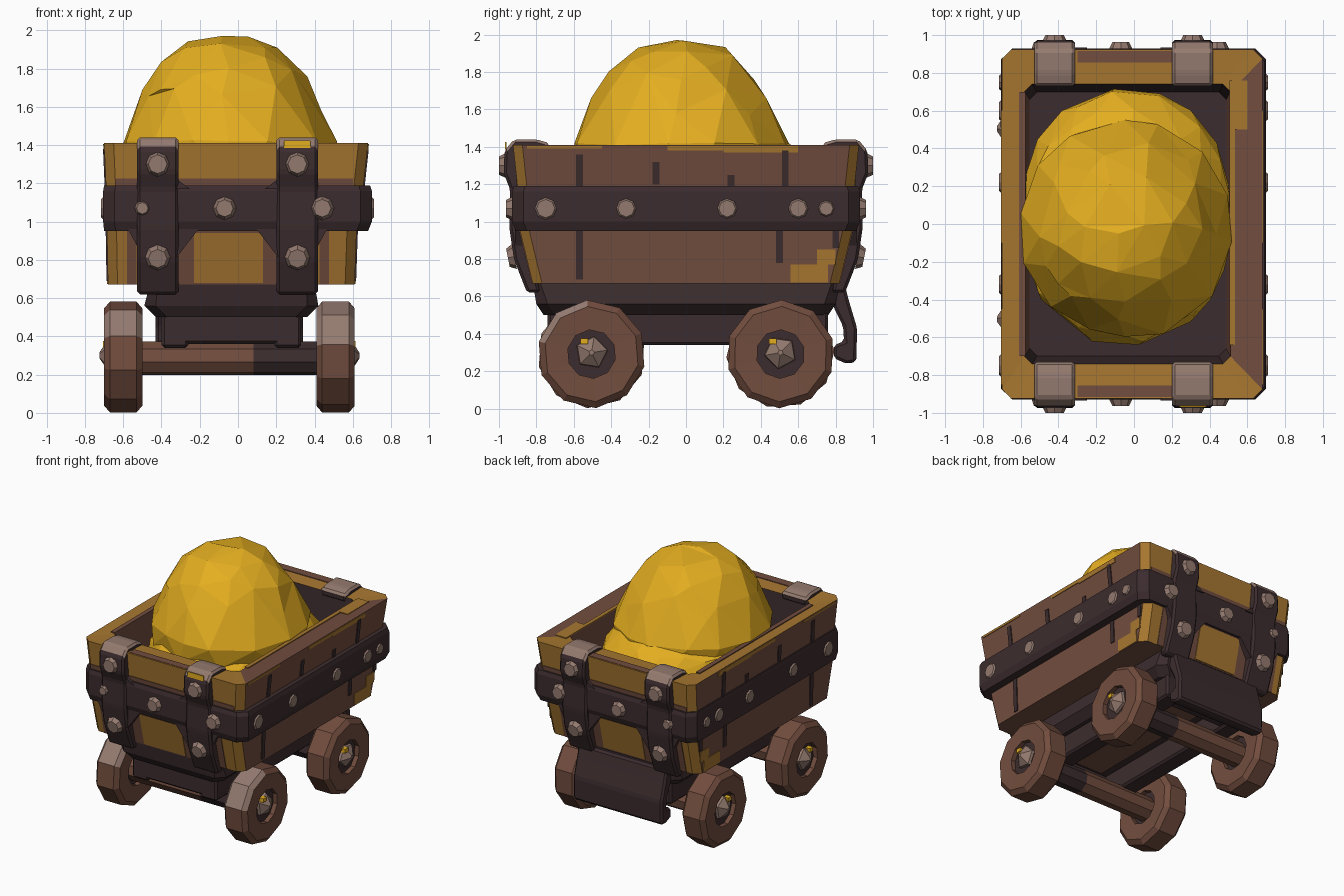
import bpy, bmesh, math, random
from mathutils import Vector, Matrix

random.seed(4)
if "Cube" in bpy.data.objects:
    bpy.data.objects.remove(bpy.data.objects["Cube"])


def material(name, r, g, b):
    lin = [(c / 255 / 12.92) if c < 11 else ((c / 255 + 0.055) / 1.055) ** 2.4 for c in (r, g, b)]
    m = bpy.data.materials.new(name)
    m.use_nodes = True
    m.diffuse_color = (*lin, 1)
    bsdf = m.node_tree.nodes["Principled BSDF"]
    bsdf.inputs["Base Color"].default_value = (*lin, 1)
    bsdf.inputs["Roughness"].default_value = 0.8
    return m


GOLD = material("gold", 228, 174, 32)
WOOD = material("brown wood", 114, 77, 62)
WORN = material("worn ochre wood", 167, 119, 48)
IRON = material("dark iron", 60, 44, 46)
STUD = material("pale stud metal", 148, 122, 111)


def finish(name, bm, mats, rule=None, bevel=0):
    """Turn a bmesh into an object; rule(face) picks the material slot."""
    bmesh.ops.recalc_face_normals(bm, faces=bm.faces[:])
    if bevel:
        bmesh.ops.bevel(bm, geom=bm.edges[:], offset=bevel, segments=1, affect='EDGES')
    bm.normal_update()
    if rule:
        for f in bm.faces:
            f.material_index = rule(f)
    me = bpy.data.meshes.new(name)
    bm.to_mesh(me)
    bm.free()
    for m in mats:
        me.materials.append(m)
    ob = bpy.data.objects.new(name, me)
    bpy.context.collection.objects.link(ob)
    return ob


def skin(bm, rings, closed=False):
    """Bridge equal-length rings of points; cap the ends unless closed."""
    vs = [[bm.verts.new(p) for p in r] for r in rings]
    n = len(vs[0])
    pairs = list(zip(vs, vs[1:])) + ([(vs[-1], vs[0])] if closed else [])
    for a, b in pairs:
        for i in range(n):
            bm.faces.new((a[i], a[(i + 1) % n], b[(i + 1) % n], b[i]))
    if not closed:
        bm.faces.new(vs[0])
        bm.faces.new(vs[-1])


def loft(name, levels, mats, rule=None):
    """Stack of chamfered rectangles: (z, x0, x1, half_y, chamfer)."""
    rings = []
    for z, a, b, h, c in levels:
        rings.append([(a + c, -h, z), (b - c, -h, z), (b, c - h, z), (b, h - c, z),
                      (b - c, h, z), (a + c, h, z), (a, h - c, z), (a, c - h, z)])
    bm = bmesh.new()
    skin(bm, rings)
    return finish(name, bm, mats, rule)


def prism(name, pts, axis, a, b, mats, rule=None, bevel=0):
    """Extrude a (y,z) outline along x, or an (x,z) outline along y."""
    bm = bmesh.new()
    skin(bm, [[(t, p, z) if axis == 'x' else (p, t, z) for p, z in pts] for t in (a, b)])
    return finish(name, bm, mats, rule, bevel)


def box(name, x0, x1, y0, y1, z0, z1, mat, bevel=0.0):
    return prism(name, [(y0, z0), (y1, z0), (y1, z1), (y0, z1)], 'x', x0, x1, [mat], bevel=bevel)


# Tub: outside levels going up, then the inside going down to the floor
OUTER = [(0.67, -0.68, 0.61, 0.82, 0.05), (0.96, -0.685, 0.62, 0.89, 0.05),
         (1.18, -0.69, 0.655, 0.90, 0.05), (1.41, -0.70, 0.68, 0.925, 0.05)]
INNER = [(1.40, -0.58, 0.51, 0.74, 0.04), (0.75, -0.54, 0.48, 0.68, 0.04)]


def tub_paint(f):
    c, n = f.calc_center_median(), f.normal
    if n.z > 0.7 and c.z > 1.2:
        return 1 if abs(c.y) > 0.6 or c.x < 0 else 0
    if abs(n.y) > 0.4 and abs(n.z) < 0.7:
        return 1 if n.y * c.y > 0 else 2
    return 0


loft("tub", OUTER + INNER, [WOOD, WORN, IRON], tub_paint)
loft("iron_band", [(0.95, -0.70, 0.68, 0.91, 0.06), (1.0, -0.705, 0.70, 0.93, 0.06),
                   (1.16, -0.705, 0.70, 0.93, 0.06), (1.19, -0.70, 0.69, 0.92, 0.06),
                   (1.19, -0.66, 0.64, 0.88, 0.04), (0.95, -0.66, 0.60, 0.87, 0.04)], [IRON])

# Scuffed strips along the rim
box("right_rim_worn_edge", 0.505, 0.535, -0.64, 0.5, 1.401, 1.409, WORN)
box("right_rim_worn_corner", 0.505, 0.60, 0.5, 0.76, 1.402, 1.41, WORN)
box("left_rim_bare_edge", -0.61, -0.575, -0.7, 0.7, 1.401, 1.41, WOOD)
for s in (-1, 1):
    box("end_rim_bare_edge", -0.3, 0.2, s * 0.885 - 0.03, s * 0.885 + 0.03, 1.404, 1.412, WOOD)


def wall(z, k):
    """Tub surface position at height z for column k of OUTER."""
    for p, q in zip(OUTER, OUTER[1:]):
        if z <= q[0]:
            t = (z - p[0]) / (q[0] - p[0])
            return p[k] + (q[k] - p[k]) * t
    return OUTER[-1][k]


def plate(name, side, s, a, b, z0, z1, mat, lift=0.005):
    """Thin painted plate lying on a side wall or an end wall."""
    k = 3 if side == 'end' else (2 if s > 0 else 1)
    flip = s if side == 'end' else 1
    w0, w1 = flip * wall(z0, k), flip * wall(z1, k)
    pts = [(w0 - s * 0.003, z0), (w0 + s * lift, z0), (w1 + s * lift, z1), (w1 - s * 0.003, z1)]
    prism(name, pts, 'x' if side == 'end' else 'y', a, b, [mat])


for s in (-1, 1):
    # Worn patches and cracks on the long sides
    for y0, y1, h in ((-0.85, -0.45, 0.02), (-0.1, 0.2, 0.03), (0.2, 0.6, 0.04)):
        plate("worn_rim_edge", 'side', s, y0, y1, 1.41 - h, 1.405, WORN)
    plate("worn_lower_corner", 'side', s, 0.56, 0.76, 0.675, 0.77, WORN)
    plate("worn_lower_corner_top", 'side', s, 0.70, 0.8, 0.77, 0.85, WORN)
    for y, z0, z1 in ((-0.57, 1.19, 1.36), (-0.16, 1.2, 1.32), (0.24, 1.19, 1.25), (0.53, 1.19, 1.38),
                      (-0.57, 0.69, 0.95), (0.50, 0.78, 0.95), (0.8, 0.86, 0.95)):
        plate("plank_crack", 'side', s, y - 0.018, y + 0.018, z0, z1, IRON, 0.007)
    # Brown borders and worn centre on the ends
    plate("end_plank_border", 'end', s, -0.64, 0.6, 1.18, 1.225, WOOD)
    plate("end_panel", 'end', s, -0.32, 0.21, 0.672, 0.955, WOOD, 0.004)
    plate("end_panel_worn_centre", 'end', s, -0.23, 0.13, 0.68, 0.94, WORN, 0.009)
    for x in (-0.555, 0.45):
        plate("end_corner_border", 'end', s, x - 0.025, x + 0.025, 0.672, 0.95, WOOD)


def stud(pos, d, r=0.06, h=0.035):
    bm = bmesh.new()
    rot = Vector(d).to_track_quat('Z', 'Y').to_matrix().to_4x4()
    bmesh.ops.create_cone(bm, cap_ends=True, segments=8, radius1=r, radius2=r * 0.72, depth=h,
                          matrix=Matrix.Translation(pos) @ rot)
    finish("stud", bm, [STUD])


# End straps with pale caps, gussets and studs
STRAP = [(0.73, 1.36), (0.73, 1.42), (0.80, 1.44), (0.92, 1.44), (0.97, 1.38), (0.975, 1.26),
         (0.94, 1.17), (0.945, 0.97), (0.92, 0.80), (0.85, 0.62), (0.78, 0.62),
         (0.82, 0.80), (0.86, 1.36)]
for s in (-1, 1):
    outline = [(s * y, z) for y, z in STRAP]
    for x in (-0.42, 0.31):
        prism("end_strap", outline, 'x', x - 0.108, x + 0.108, [IRON, STUD],
              lambda f: 1 if f.normal.z > 0.35 and f.calc_center_median().z > 1.38 else 0, 0.015)
        stud((x, s * 0.98, 1.30), (0, s, 0), 0.068, 0.04)
        stud((x, s * 0.935, 0.81), (0, s, -0.2), 0.068)
        m = 1 if x < 0 else -1
        for e, w, z in ((x + m * 0.09, 0.13, 0.8), (x - m * 0.09, -0.07, 0.84)):
            prism("gusset", [(e, 0.97), (e + m * w, 0.97), (e, z)], 'y', s * 0.82, s * 0.915, [IRON])
        prism("upper_gusset", [(x + m * 0.09, 1.17), (x + m * 0.17, 1.17), (x + m * 0.09, 1.23)],
              'y', s * 0.88, s * 0.935, [IRON])
    for x, r in ((-0.5, 0.042), (-0.07, 0.062), (0.44, 0.064)):
        stud((x, s * 0.945, 1.07), (0, s, 0), r)
    for y, r in ((-0.75, 0.068), (-0.32, 0.062), (0.22, 0.062), (0.60, 0.062), (0.75, 0.05)):
        stud((0.70 if s > 0 else -0.705, y, 1.07), (s, 0, 0), r, 0.02)
box("gold_fleck", 0.24, 0.38, -0.968, -0.96, 1.385, 1.425, GOLD)

# Undercarriage
loft("chassis_slab", [(0.50, -0.43, 0.36, 0.76, 0.06), (0.56, -0.49, 0.42, 0.80, 0.06),
                      (0.675, -0.46, 0.40, 0.82, 0.04)], [IRON])
box("chassis_floor_board", -0.2, 0.13, -0.6, 0.6, 0.494, 0.502, WOOD)
for x in (-0.33, 0.26):
    box("chassis_rail", x - 0.07, x + 0.07, -0.74, 0.76, 0.34, 0.56, IRON, 0.015)
for y in (-0.68, 0.68):
    box("cross_beam", -0.38, 0.31, y - 0.06, y + 0.06, 0.36, 0.56, IRON, 0.015)
prism("rear_apron", [(0.76, 0.66), (0.85, 0.66), (0.87, 0.58), (0.915, 0.43), (0.91, 0.25), (0.86, 0.24),
                     (0.79, 0.27), (0.79, 0.34), (0.845, 0.36), (0.84, 0.44), (0.79, 0.54)],
      'x', -0.43, 0.34, [IRON], bevel=0.015)


def lathe(name, x, y, z, profile, sides, mats, turn=0.0, closed=True, rule=None):
    """Revolve (x offset, radius) points around the x axis."""
    rings = []
    for dx, r in profile:
        rings.append([(x + dx, y + r * math.cos(turn + i * math.tau / sides),
                       z + r * math.sin(turn + i * math.tau / sides)) for i in range(sides)])
    bm = bmesh.new()
    skin(bm, rings, closed)
    return finish(name, bm, mats, rule)


def front_wheel_paint(f):
    """Pale scuff on the upper leading tread of the front wheels."""
    return 1 if f.normal.z > 0.3 and f.normal.y < -0.25 and f.calc_center_median().z > 0.42 else 0


# Wheels, hubs and axles
TYRE = [(-0.095, 0.13), (-0.1, 0.255), (-0.07, 0.29), (0.07, 0.29), (0.1, 0.255), (0.095, 0.13)]
for y in (-0.505, 0.505):
    lathe("axle_bare_half", 0, y, 0.285, [(-0.6, 0.09), (0.08, 0.09)], 8, [WOOD], 0.2, False)
    lathe("axle_dark_half", 0, y, 0.285, [(0.08, 0.09), (0.52, 0.09)], 8, [IRON], 0.2, False)
    for s, x in ((-1, -0.60), (1, 0.51)):
        lathe("wheel", x, y, 0.292, TYRE, 10, [WOOD, STUD], random.random(),
              rule=front_wheel_paint if y < 0 else None)
        lathe("hub", x, y, 0.292, [(-0.06, 0.15), (0.06, 0.15)], 10, [IRON], 0.3, False)
        lathe("hub_cap", x, y, 0.30, [(0, 0.1), (s * 0.08, 0.085), (s * 0.125, 0.015)],
              5, [STUD], random.random(), False)
        box("hub_gold_fleck", x + s * 0.085 - 0.02, x + s * 0.085 + 0.02, y - 0.06, y - 0.02,
            0.345, 0.375, GOLD)


# Gold heap: a rough dome, drawn in above its waist, on a wider lump
def lump(name, centre, size, pinch):
    bm = bmesh.new()
    bmesh.ops.create_icosphere(bm, subdivisions=3, radius=1)
    for v in bm.verts:
        h = max(v.co.z, 0)
        v.co *= random.uniform(0.975, 1.025)
        v.co.xy *= 1 - pinch * 4 * h * (1 - min(h, 1))
        v.co = Vector(centre) + Vector([a * b for a, b in zip(v.co, size)])
    ob = finish(name, bm, [GOLD])
    dec = ob.modifiers.new("facets", 'DECIMATE')
    dec.ratio = 0.5


lump("gold_dome", (-0.05, -0.03, 1.42), (0.56, 0.575, 0.56), 0.11)
lump("gold_heap_base", (-0.04, 0.04, 1.17), (0.57, 0.68, 0.38), 0)
